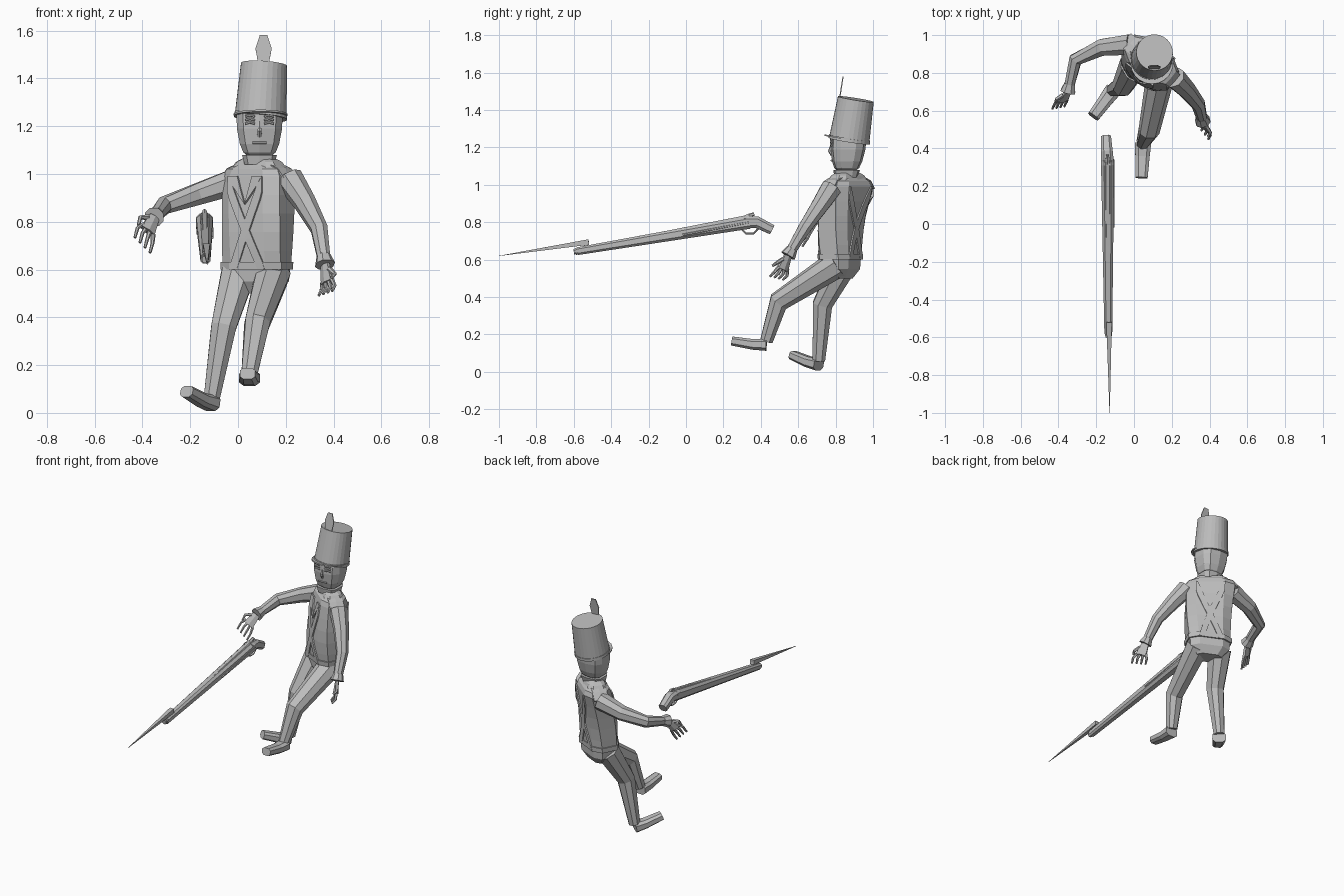
import bpy
import bmesh
from math import sin, cos, pi, radians, copysign
from mathutils import Vector

cube = bpy.data.objects.get("Cube")
if cube:
    bpy.data.objects.remove(cube)

shade = (.5, .5, .5, 1)
grey = bpy.data.materials.new("plain grey")
grey.use_nodes = True
grey.diffuse_color = shade
grey.node_tree.nodes["Principled BSDF"].inputs["Base Color"].default_value = shade

SIDES = (("right", -1), ("left", 1))
UP, AHEAD = Vector((0, 0, 1)), Vector((0, 1, 0))


def skin(name, loops, closed=True, thickness=0):
    """Bridge successive point loops; closed loops get end caps."""
    bm = bmesh.new()
    rings = [[bm.verts.new(point) for point in loop] for loop in loops]
    count = len(rings[0])
    for lower, upper in zip(rings, rings[1:]):
        for i in range(count if closed else count - 1):
            j = (i + 1) % count
            bm.faces.new((lower[i], lower[j], upper[j], upper[i]))
    if closed:
        bm.faces.new(rings[0])
        bm.faces.new(rings[-1])
    bmesh.ops.recalc_face_normals(bm, faces=bm.faces)
    mesh = bpy.data.meshes.new(name)
    bm.to_mesh(mesh)
    bm.free()
    mesh.materials.append(grey)
    part = bpy.data.objects.new(name, mesh)
    bpy.context.collection.objects.link(part)
    if thickness:
        solid = part.modifiers.new("thickness", 'SOLIDIFY')
        solid.thickness, solid.offset = thickness, 0


def outline(sides, box):
    """Unit cross-section; a smaller box value makes it squarer."""
    for k in range(sides):
        angle = 2 * pi * (k + .5) / sides
        yield [copysign(abs(f) ** box, f) for f in (cos(angle), sin(angle))]


def limb(name, joints, start, end, flat=1, sides=8, up=UP, box=.9):
    """Tapered tube through the joints; flat scales its height."""
    joints = [Vector(joint) for joint in joints]
    last = len(joints) - 1
    loops = []
    for i, joint in enumerate(joints):
        along = (joints[min(i + 1, last)] - joints[max(i - 1, 0)]).normalized()
        across = along.cross(up).normalized()
        radius = start + (end - start) * i / last
        top = across.cross(along) * flat
        loops.append([joint + (across * c + top * s) * radius for c, s in outline(sides, box)])
    skin(name, loops)


def turned(ring, x, y):
    centre, width, depth, turn = ring
    c, s = cos(radians(turn)), sin(radians(turn))
    x, y = x * width, y * depth
    return centre + Vector((x * c + y * s, y * c - x * s, 0))


def stack(name, rings, sides=8, box=.6):
    skin(name, [[turned(ring, c, s) for c, s in outline(sides, box)] for ring in rings])


# Coat: the body twists to the right as it rises
waist, chest = Vector((.078, .825, .6)), Vector((.088, .865, .99))


def coat_ring(t, grow=0):
    bulge = .015 * sin(pi * t)
    centre = waist.lerp(chest, t) - AHEAD * bulge
    return centre, .14 + .022 * t + grow, .09 + bulge / 2 + grow, 25 + 15 * t


def coat_point(s, t, face):
    ring = coat_ring(t, .004)
    return turned(ring, max(-.56, min(.56, s)), face * .97)


def tapered(ring, scale, rise):
    centre, width, depth, turn = ring
    return centre + UP * rise, width * scale, depth * scale, turn


stack("coat", [coat_ring(i / 5) for i in range(6)])
stack("coat_hem", [coat_ring(t, .008) for t in (0, .08)])
stack("hips", [tapered(coat_ring(0), scale, rise) for scale, rise in ((.6, -.1), (.95, -.05), (1, .02))])
shoulder_line = coat_ring(1)
stack("shoulders", [tapered(shoulder_line, scale, rise) for scale, rise in ((1, 0), (.9, .03), (.5, .06))])
stack("scarf", [tapered(shoulder_line, scale, rise) for scale, rise in ((.8, .03), (.65, .06), (.4, .08))], sides=10)

# Crossed straps, lapels and shoulder flaps
for side, way in SIDES:
    for label, face in (("front", -1), ("back", 1)):
        strap = []
        for i in range(13):
            t = i / 12
            middle = way * (t - .42) * 1.1
            strap.append([coat_point(middle + edge, t, face) for edge in (-.13, .13)])
        skin(f"{label}_strap_{side}", strap, closed=False, thickness=.008)
    lapel = [[coat_point(way * i * inner, .7 + i / 10, -1) for inner in (.08, .2)] for i in range(4)]
    skin(f"lapel_{side}", lapel, closed=False, thickness=.009)
    flap = [turned(shoulder_line, way * reach, 0) + UP * rise
            for reach, rise in ((.5, .05), (.85, .03), (1.05, -.01))]
    limb(f"{side}_shoulder_flap", flap, .05, .05, flat=.15, sides=6)


# Neck and head, leaning back slightly
def head_ring(z, size):
    return Vector((.09, .86 + (z - 1.1) * .07, z)), size, size * .95, 0


stack("collar", [head_ring(1.04, .065), head_ring(1.08, .075)], sides=10)
stack("neck", [head_ring(1, .05), head_ring(1.1, .05)])
head_levels = ((1.075, .052), (1.09, .07), (1.125, .085), (1.19, .098), (1.26, .1))
stack("head", [head_ring(*level) for level in head_levels], sides=10, box=.7)
limb("nose", [(.09, .78, 1.22), (.09, .768, 1.18), (.09, .785, 1.16)], .006, .012, sides=6, up=AHEAD)
limb("mouth", [(.06, .78, 1.13), (.09, .778, 1.13), (.12, .78, 1.13)], .005, .005, sides=6)
for side, way in SIDES:
    for i, lid in enumerate(("brow", "upper_lid", "lower_lid")):
        arch = [Vector((.09 + way * x, .772 + x / 9, 1.24 - i * .015)) for x in (.02, .04, .06)]
        arch[1] += UP * .006
        limb(f"{lid}_{side}", arch, .005, .005, sides=6)

# Tall hat, tilted back
brim, crown = Vector((.094, .872, 1.234)), Vector((.109, .908, 1.458))
axis = (crown - brim).normalized()
sideways = Vector((1, 0, 0))
forward = sideways.cross(axis)
for name, high, start, end in (("hat", 1, .109, .097), ("hat_band", .08, .112, .111)):
    limb(name, [brim, brim.lerp(crown, high)], start, end, sides=28, box=1)
visor = []
for i in range(13):
    angle = pi * i / 12
    spoke = sideways * cos(angle) + forward * sin(angle)
    visor.append([brim + axis * .01 + spoke * radius for radius in (.1, .11 + .025 * sin(angle))])
skin("visor", visor, closed=False, thickness=.008)
quill, tip = Vector((.107, .818, 1.44)), Vector((.107, .84, 1.58))
plume = []
for t, width in ((0, .018), (.6, .034), (1, .016)):
    middle = quill.lerp(tip, t)
    plume.append([middle - sideways * width, middle + sideways * width])
skin("plume", plume, closed=False, thickness=.006)

# Legs and shoes, caught in mid stride
for side, hip, knee, ankle, toe in (
        ("right", (0, .845, .58), (-.06, .73, .36), (-.11, .71, .06), (-.215, .57, .09)),
        ("left", (.145, .81, .58), (.08, .495, .375), (.048, .43, .165), (.04, .245, .165))):
    limb(f"{side}_leg", [hip, knee, ankle], .076, .036, up=AHEAD)
    heel = Vector(ankle) - UP * .02
    instep = heel.lerp(Vector(toe), .4) - UP * .006
    limb(f"{side}_shoe", [heel, instep, toe], .046, .034, flat=.75, box=.7)


# Hands with four fingers and a thumb
def hand(side, wrist, reach, spread, curl):
    reach, spread, curl = (Vector(way).normalized() for way in (reach, spread, curl))
    facing = reach.cross(spread)
    limb(f"{side}_palm", [wrist, wrist + reach * .08], .026, .038, flat=.45, sides=6, up=facing)
    for i in range(4):
        offset = spread * (i - 1.5)
        root = wrist + reach * .07 + offset * .02
        knuckle = root + reach * .035 + offset * .01
        fingertip = knuckle + reach * .03 + curl * .02
        limb(f"{side}_finger_{i + 1}", [root, knuckle, fingertip], .01, .006, sides=6, up=facing)
    root = wrist + reach * .025 - spread * .025
    knuckle = root + (reach - spread) * .03
    limb(f"{side}_thumb", [root, knuckle, knuckle + (reach + curl) * .02], .012, .007, sides=6, up=facing)


# Arms: sleeve, flared cuff and hand
for side, shoulder, bend, elbow, wrist, reach, spread, curl in (
        ("right", (-.02, .95, .965), (-.17, .935, .915), (-.31, .87, .868), (-.35, .7, .82),
         (-.3, -.45, -.6), (.5, .1, -.5), (0, -.4, -.8)),
        ("left", (.215, .775, .98), (.28, .71, .88), (.34, .635, .77), (.364, .545, .62),
         (.1, -.3, -.75), (-.6, .75, -.2), (-.6, -.5, .2))):
    arm = [Vector(joint) for joint in (shoulder, bend, elbow, wrist)]
    limb(f"{side}_sleeve", arm, .058, .027, up=sideways if side == "left" else UP)
    limb(f"{side}_cuff", [arm[-1].lerp(arm[-2], .25), arm[-1]], .03, .042)
    hand(side, arm[-1], reach, spread, curl)

# Musket: barrel, stock, lock, guard and bayonet
muzzle, breech = Vector((-.136, -.6, .642)), Vector((-.14, .34, .82))
limb("barrel", [muzzle, breech], .016, .022)
limb("fore_stock", [muzzle.lerp(breech, t) - UP * .02 * t for t in (.02, 1)], .022, .037, box=.7)
limb("butt", [breech - UP * .02 - AHEAD * .03, (-.143, .38, .8), (-.148, .46, .76)], .037, .028, box=.7)
beside = sideways * .03 - UP * .02
limb("ramrod", [muzzle.lerp(breech, t) + beside for t in (.62, 1)], .006, .007, sides=6)
limb("hammer", [breech - AHEAD * .03, breech + UP * .015, breech + (AHEAD + UP) * .025], .014, .009, sides=6)
guard = [breech - UP * drop + AHEAD * shift for drop, shift in ((.05, -.05), (.08, -.02), (.08, .02), (.05, .05))]
limb("trigger_guard", guard, .01, .01, flat=.5, sides=6)
limb("bayonet_socket", [muzzle.lerp(breech, t) for t in (.01, .08)], .02, .02)
limb("bayonet_arm", [(-.134, -.535, .665), (-.134, -.53, .7)], .012, .012, sides=6, up=AHEAD)
limb("bayonet", [(-.132, -.52, .694), (-.129, -1, .62)], .02, .001, sides=4)
